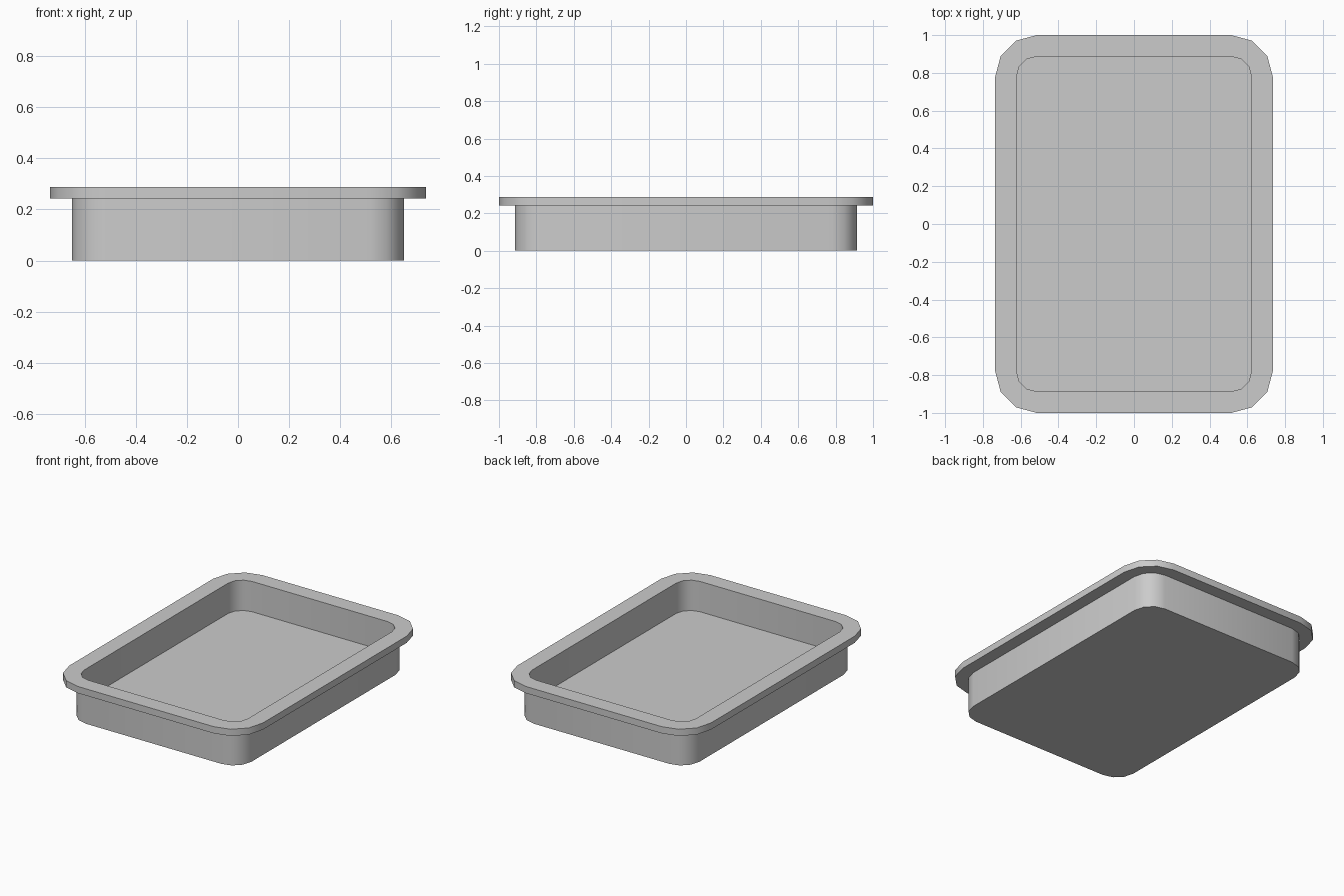
import bpy, bmesh
from math import sin, cos, radians

if "Cube" in bpy.data.objects:
    bpy.data.objects.remove(bpy.data.objects["Cube"])

CX, CY = 0.515, 0.78      # shared centres of the rounded corners
SEGMENTS = 3              # flats per corner


def ring(bm, radius, z):
    """Rounded rectangle loop of vertices, counter-clockwise."""
    verts = []
    for i, (sx, sy) in enumerate([(1, 1), (-1, 1), (-1, -1), (1, -1)]):
        for k in range(SEGMENTS + 1):
            a = radians(90 * i + 90 * k / SEGMENTS)
            verts.append(bm.verts.new((sx * CX + radius * cos(a),
                                       sy * CY + radius * sin(a), z)))
    return verts


# Section of the tray: (corner radius, height), from underside to inside floor
profile = [
    (0.135, 0.0),      # outer wall base
    (0.135, 0.242),    # outer wall top
    (0.22, 0.242),     # rim underside
    (0.22, 0.288),     # rim outer edge
    (0.107, 0.288),    # rim inner edge
    (0.107, 0.08),     # inside floor
]

bm = bmesh.new()
rings = [ring(bm, r, z) for r, z in profile]
for lower, upper in zip(rings, rings[1:]):
    n = len(lower)
    for i in range(n):
        j = (i + 1) % n
        bm.faces.new((lower[i], lower[j], upper[j], upper[i]))
bm.faces.new(rings[0][::-1])   # underside
bm.faces.new(rings[-1])        # inside floor
bmesh.ops.recalc_face_normals(bm, faces=bm.faces)

mesh = bpy.data.meshes.new("tray")
bm.to_mesh(mesh)
bm.free()
tray = bpy.data.objects.new("tray", mesh)
bpy.context.collection.objects.link(tray)

# Soft corners, crisp rim
bpy.context.view_layer.objects.active = tray
tray.select_set(True)
bpy.ops.object.shade_smooth_by_angle(angle=radians(40))
